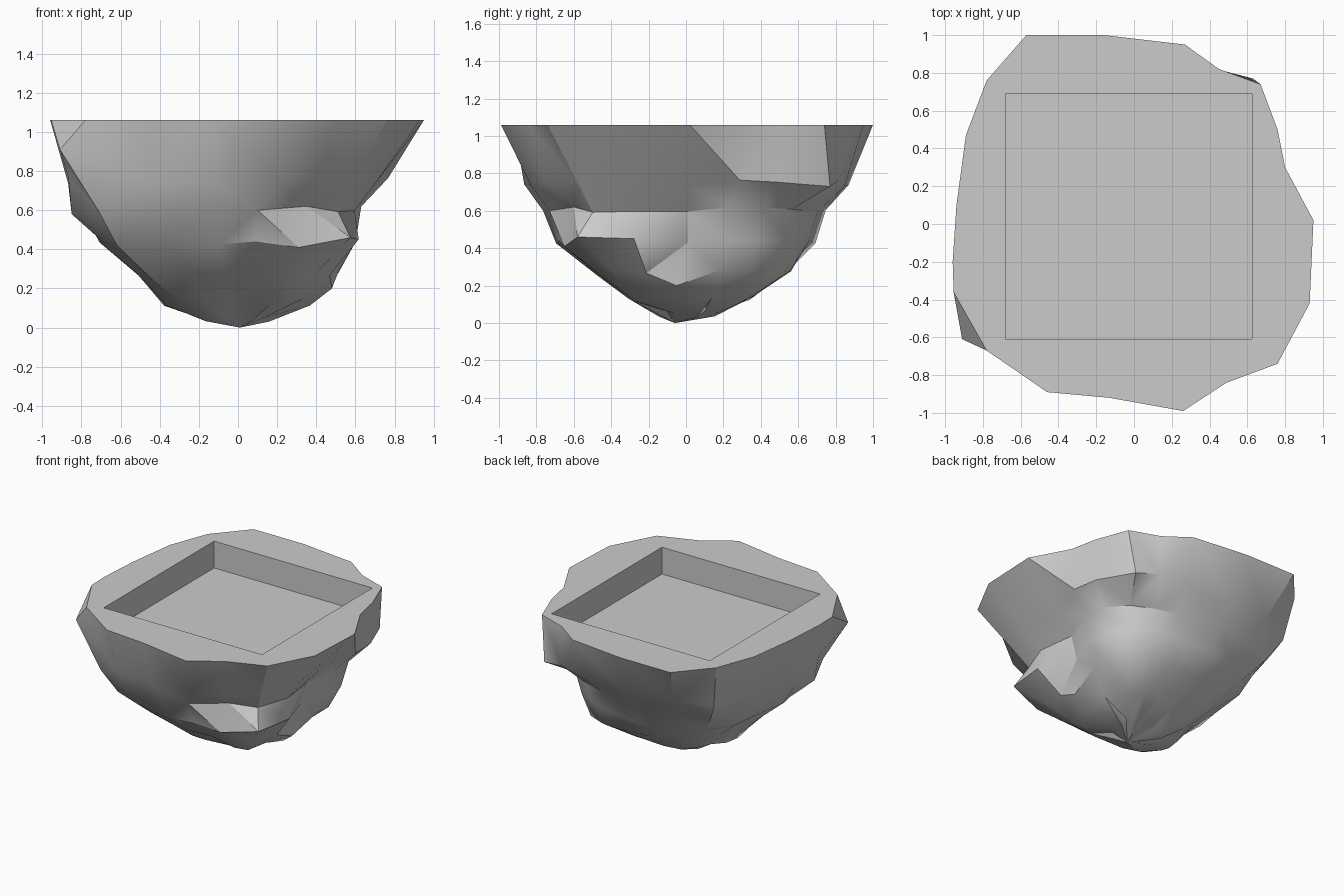
import bpy, bmesh, math, random
from mathutils import Vector

if "Cube" in bpy.data.objects:
    bpy.data.objects.remove(bpy.data.objects["Cube"])

random.seed(4)
TOP = 1.06

# Rim outline, clockwise from the right
rim = [(.95, .02), (.93, -.42), (.76, -.74), (.49, -.84), (.26, -.99), (-.13, -.92), (-.46, -.89),
       (-.78, -.67), (-.955, -.36), (-.96, -.2), (-.94, .1), (-.89, .47), (-.78, .76), (-.57, 1),
       (-.16, 1), (.27, .95), (.45, .82), (.67, .74), (.76, .5), (.8, .3)]

# Radius of each lower ring towards E, NE, N, NW, W, SW, S, SE
rings = [
    (.75, (.69, .95, .86, 1.0, .83, 1.02, .85, .86)),
    (.60, (.56, .80, .72, .88, .77, .93, .76, .74)),
    (.44, (.53, .75, .69, .74, .67, .85, .68, .78)),
    (.27, (.48, .66, .56, .53, .47, .62, .47, .58)),
    (.13, (.36, .42, .34, .36, .36, .43, .23, .36)),
    (.05, (.14, .20, .15, .18, .19, .22, .12, .15)),
]

# Distinct corners: ledge on the front, chipped corners, underside ridge
corners = {
    (0, 7): (-.91, -.61, .91), (0, 17): (.63, .77, .73), (1, 8): (-.85, -.3, .58),
    (1, 4): (.1, -.73, .6), (1, 3): (.35, -.6, .62), (2, 2): (.575, -.58, .46),
    (2, 3): (.31, -.65, .41), (2, 4): (.09, -.68, .44), (3, 0): (.48, -.05, .2),
}


def radius(table, angle):
    t = (angle / (math.pi / 4)) % 8
    i = int(t) % 8
    f = t - int(t)
    return table[i] * (1 - f) + table[(i + 1) % 8] * f


# Rock body lofted from rim to tip
bm = bmesh.new()
loops = [[bm.verts.new((x, y, TOP)) for x, y in rim]]
for r, (z, table) in enumerate(rings):
    loop = []
    for c, (x, y) in enumerate(rim):
        a = math.atan2(y, x)
        d = radius(table, a) * random.uniform(.96, 1.02)
        co = Vector((d * math.cos(a), d * math.sin(a), z + random.uniform(-.02, .02)))
        loop.append(bm.verts.new(corners.get((r, c), co)))
    loops.append(loop)
n = len(rim)
for up, low in zip(loops, loops[1:]):
    for i in range(n):
        j = (i + 1) % n
        bm.faces.new((up[i], up[j], low[j], low[i]))
tip = bm.verts.new((.01, -.06, 0))
for i in range(n):
    bm.faces.new((loops[-1][i], loops[-1][(i + 1) % n], tip))
bm.faces.new(loops[0])
bmesh.ops.triangulate(bm, faces=[f for f in bm.faces if len(f.verts) == 4])
bmesh.ops.recalc_face_normals(bm, faces=bm.faces[:])
mesh = bpy.data.meshes.new("rock_base")
bm.to_mesh(mesh)
bm.free()
rock = bpy.data.objects.new("rock_base", mesh)
bpy.context.collection.objects.link(rock)

# Square pocket cut into the top
bpy.ops.mesh.primitive_cube_add(size=1, location=(-.0275, .04, 1.06))
cutter = bpy.context.object
cutter.name = "pocket_cutter"
cutter.scale = (1.305, 1.30, .4)
cutter.hide_render = True
cut = rock.modifiers.new("pocket", 'BOOLEAN')
cut.operation = 'DIFFERENCE'
cut.solver = 'EXACT'
cut.object = cutter
bpy.context.view_layer.objects.active = rock
bpy.ops.object.select_all(action='DESELECT')
rock.select_set(True)
bpy.ops.object.modifier_apply(modifier="pocket")
bpy.data.objects.remove(cutter)

# Smooth faces with crisp breaks
bpy.ops.object.shade_smooth_by_angle(angle=math.radians(32))
